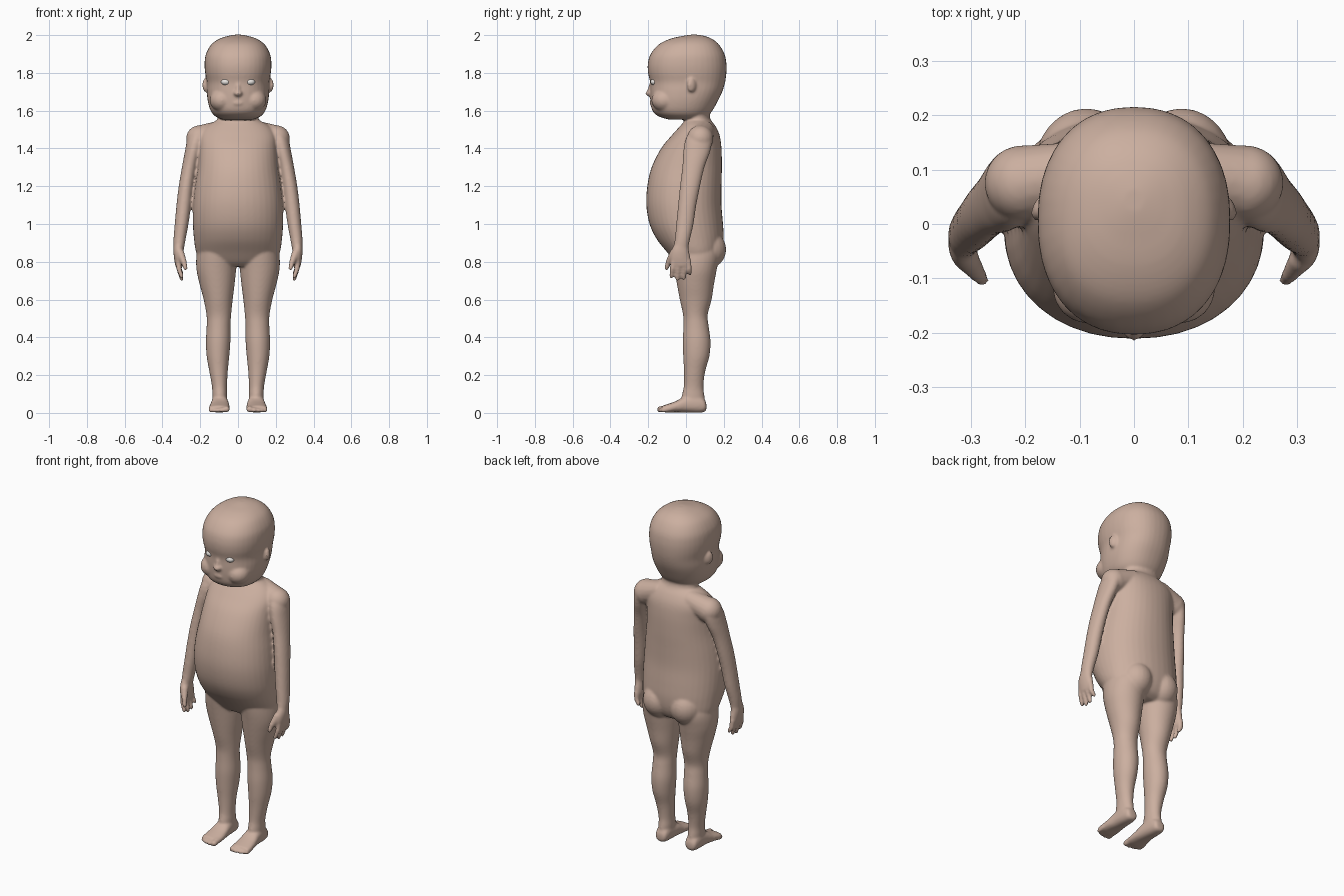
import bpy, bmesh, math
from mathutils import Vector, Matrix

skin = bpy.data.materials.new("skin")
skin.diffuse_color = (0.60, 0.43, 0.35, 1)
bm = bmesh.new()


def spline(rows, sub):
    # Catmull-Rom refinement of a short section list
    out = []
    for i in range(len(rows) - 1):
        p = [rows[max(i - 1, 0)], rows[i], rows[i + 1], rows[min(i + 2, len(rows) - 1)]]
        for k in range(sub):
            t = k / sub
            out.append([0.5 * (2 * b + (c - a) * t + (2 * a - 5 * b + 4 * c - d) * t * t
                               + (3 * b - a - 3 * c + d) * t ** 3) for a, b, c, d in zip(*p)])
    return out + [list(rows[-1])]


def loft(rows, axis="z", s=1, n=40, power=2.0, sub=5):
    # rows: position along the axis, x min, x max, other min, other max
    rings = []
    for t, u0, u1, v0, v1 in spline(rows, sub):
        ring = []
        for k in range(n):
            a = 2 * math.pi * k / n
            c, d = math.cos(a), math.sin(a)
            u = (u0 + u1) / 2 + (u1 - u0) / 2 * math.copysign(abs(c) ** (2 / power), c)
            v = (v0 + v1) / 2 + (v1 - v0) / 2 * math.copysign(abs(d) ** (2 / power), d)
            ring.append(bm.verts.new((s * u, v, t) if axis == "z" else (s * u, t, v)))
        rings.append(ring)
    for a, b in zip(rings, rings[1:]):
        for k in range(n):
            bm.faces.new((a[k], a[(k + 1) % n], b[(k + 1) % n], b[k]))
    bm.faces.new(rings[0])
    bm.faces.new(rings[-1])


def ball(c, r, target=None, rot=0):
    m = Matrix.Translation(c) @ Matrix.Rotation(rot, 4, "Z") @ Matrix.Diagonal((*r, 1))
    bmesh.ops.create_uvsphere(target or bm, u_segments=24, v_segments=16, radius=1, matrix=m)


def rod(a, b, ra, rb):
    # tapered rod with round ends
    a, b = Vector(a), Vector(b)
    m = Matrix.Translation((a + b) / 2) @ (b - a).to_track_quat("Z", "Y").to_matrix().to_4x4()
    bmesh.ops.create_cone(bm, cap_ends=True, segments=16, radius1=ra, radius2=rb,
                          depth=(b - a).length, matrix=m)
    ball(a, (ra,) * 3)
    ball(b, (rb,) * 3)


def sym(rows):
    return [(z, -x, x, f, b) for z, x, f, b in rows]


# head
loft(sym([(1.553, .08, -.09, .09), (1.57, .12, -.145, .115), (1.60, .145, -.178, .14),
          (1.65, .160, -.188, .168), (1.70, .165, -.19, .192), (1.75, .165, -.19, .207),
          (1.80, .174, -.201, .214), (1.85, .177, -.202, .214), (1.90, .170, -.187, .204),
          (1.95, .142, -.145, .175), (1.98, .100, -.085, .138), (1.995, .055, -.02, .10),
          (2.002, .02, .02, .065)]), power=2.25)
# neck and torso
loft(sym([(1.48, .125, -.03, .17), (1.53, .115, -.01, .145), (1.57, .108, -.01, .125),
          (1.64, .10, -.01, .13)]))
loft(sym([(.775, .14, -.03, .13), (.80, .195, -.06, .168), (.85, .222, -.10, .192),
          (.92, .233, -.155, .200), (1.0, .239, -.193, .196), (1.1, .238, -.21, .188),
          (1.2, .228, -.205, .188), (1.3, .213, -.182, .190), (1.4, .205, -.132, .188),
          (1.47, .200, -.075, .178), (1.52, .165, -.03, .155), (1.555, .10, 0, .125)]), power=2.15)
# nose, mouth
ball((0, -.188, 1.692), (.024, .027, .018))
ball((0, -.182, 1.715), (.013, .02, .035))
ball((0, -.176, 1.64), (.035, .018, .014))

for s in (-1, 1):
    # cheek and ear
    ball((s * .085, -.115, 1.655), (.065, .068, .06))
    ball((s * .172, .03, 1.735), (.014, .026, .037), rot=s * .45)
    # shoulder
    rod((s * .10, .095, 1.49), (s * .205, .075, 1.452), .057, .070)
    # arm down to wrist
    loft([(1.50, .185, .235, .03, .125), (1.45, .175, .267, -.002, .14),
          (1.38, .195, .282, -.015, .127), (1.30, .218, .297, -.02, .098),
          (1.20, .236, .314, -.032, .075), (1.10, .248, .326, -.042, .055),
          (1.0, .262, .335, -.052, .040), (.93, .275, .341, -.058, .024),
          (.88, .284, .341, -.065, .014), (.85, .29, .338, -.068, .012)], s=s, n=28)
    # palm, fingers and thumb
    loft([(.90, .29, .338, -.06, .01), (.86, .288, .342, -.078, .016),
          (.82, .288, .339, -.085, .024), (.79, .290, .334, -.078, .027),
          (.772, .295, .33, -.07, .02)], s=s, n=24)
    for y0, y1, z1 in ((-.066, -.078, .722), (-.040, -.045, .709), (-.013, -.011, .713), (.013, .021, .738)):
        rod((s * .315, y0, .80), (s * .312, (y0 + y1) / 2, .76), .0155, .014)
        rod((s * .312, (y0 + y1) / 2, .76), (s * .298, y1, z1), .014, .0115)
    rod((s * .305, -.066, .845), (s * .287, -.092, .80), .022, .016)
    rod((s * .287, -.092, .80), (s * .278, -.103, .765), .016, .012)
    # buttock
    ball((s * .088, .105, .865), (.095, .108, .105))
    # leg
    loft([(.92, .02, .20, -.08, .15), (.84, .008, .219, -.075, .175),
          (.76, .010, .220, -.062, .163), (.68, .018, .203, -.048, .148),
          (.60, .028, .182, -.033, .136), (.52, .036, .167, -.016, .115),
          (.46, .040, .166, -.014, .120), (.38, .040, .170, -.017, .130),
          (.30, .046, .166, -.015, .124), (.22, .054, .152, -.011, .102),
          (.14, .058, .138, -.012, .092), (.09, .057, .136, -.022, .098),
          (.03, .06, .134, -.02, .10)], s=s, n=32)
    # foot and toes
    loft([(.108, .075, .12, .015, .05), (.095, .062, .132, .004, .075), (.06, .056, .138, 0, .095),
          (0, .05, .142, .002, .09), (-.05, .045, .150, .003, .064),
          (-.10, .043, .156, .002, .046), (-.125, .047, .154, .005, .038)], axis="y", s=s, n=28, power=2.4)
    for x, y, r in ((.061, -.138, .017), (.087, -.141, .0125), (.108, -.137, .0115),
                    (.127, -.130, .011), (.145, -.120, .011)):
        rod((s * x, y + .035, r + .008), (s * x, y, r + .002), r, r)

# fuse all parts into one smooth skin
bmesh.ops.recalc_face_normals(bm, faces=bm.faces[:])
mesh = bpy.data.meshes.new("body")
bm.to_mesh(mesh)
bm.free()
body = bpy.data.objects.new("body", mesh)
bpy.context.collection.objects.link(body)
mesh.materials.append(skin)
fuse = body.modifiers.new("fuse", "REMESH")
fuse.mode = "VOXEL"
fuse.voxel_size = .0065
fuse.use_smooth_shade = True
soft = body.modifiers.new("soften", "SMOOTH")
soft.factor = .5
soft.iterations = 9

# eyes
eye_mat = bpy.data.materials.new("eye_white")
eye_mat.diffuse_color = (.8, .77, .74, 1)
em = bmesh.new()
for s in (-1, 1):
    ball((s * .063, -.166, 1.752), (.027, .022, .018), em, -s * .2)
for f in em.faces:
    f.smooth = True
eye_mesh = bpy.data.meshes.new("eyes")
em.to_mesh(eye_mesh)
em.free()
eye_mesh.materials.append(eye_mat)
bpy.context.collection.objects.link(bpy.data.objects.new("eyes", eye_mesh))
